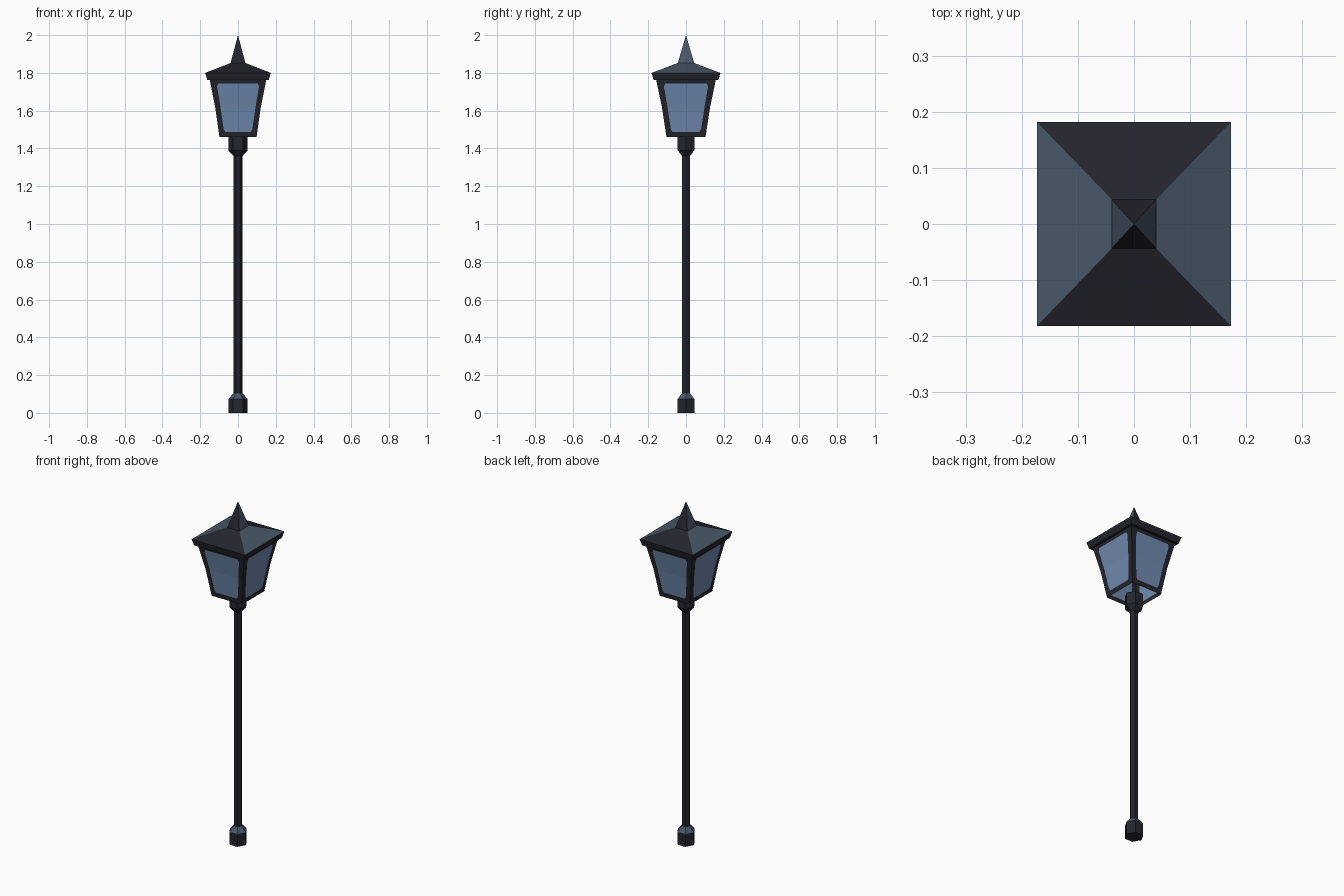
import bpy, bmesh, math

if "Cube" in bpy.data.objects:
    bpy.data.objects.remove(bpy.data.objects["Cube"])


def material(name, rgb):
    m = bpy.data.materials.new(name)
    m.diffuse_color = (*rgb, 1)
    m.use_nodes = True
    m.node_tree.nodes["Principled BSDF"].inputs["Base Color"].default_value = m.diffuse_color
    return m


DARK = material("dark_iron", (0.018, 0.018, 0.027))
SLATE = material("slate_metal", (0.067, 0.095, 0.138))
GLASS = material("blue_glass", (0.165, 0.260, 0.440))


def finish(name, bm, mats):
    bmesh.ops.recalc_face_normals(bm, faces=bm.faces)
    me = bpy.data.meshes.new(name)
    bm.to_mesh(me)
    bm.free()
    for m in mats:
        me.materials.append(m)
    ob = bpy.data.objects.new(name, me)
    bpy.context.collection.objects.link(ob)
    return ob


def loft(name, rings, mats, rule=None, cap_top=True):
    """Skin a stack of rings; a one-point ring makes an apex."""
    bm = bmesh.new()
    vs = [[bm.verts.new(p) for p in r] for r in rings]
    for a, b in zip(vs, vs[1:]):
        n = len(a)
        for i in range(n):
            j = (i + 1) % n
            bm.faces.new((a[i], a[j], b[0]) if len(b) == 1
                         else (a[i], a[j], b[j], b[i]))
    bm.faces.new(vs[0][::-1])
    if cap_top and len(vs[-1]) > 2:
        bm.faces.new(vs[-1])
    bm.normal_update()
    if rule:
        for f in bm.faces:
            f.material_index = rule(f)
    return finish(name, bm, mats)


def hexagon(r, z):
    return [(r * math.cos(i * math.pi / 3), r * math.sin(i * math.pi / 3), z)
            for i in range(6)]


def rect(x, y, z):
    return [(-x, -y, z), (x, -y, z), (x, y, z), (-x, y, z)]


# Six-sided post parts
loft("base", [hexagon(0.051, 0), hexagon(0.051, 0.073), hexagon(0.024, 0.105)],
     [DARK, SLATE], lambda f: int(0.074 < f.calc_center_median().z < 0.1))
loft("pole", [hexagon(0.023, 0.10), hexagon(0.023, 1.37)], [DARK])
loft("collar", [hexagon(0.024, 1.36), hexagon(0.051, 1.39), hexagon(0.051, 1.462)],
     [DARK])

# Lantern walls: flared, open below, a glass pane inside each frame
# rows: height, half width in x, pane half width
ROWS = [(1.46, 0.098, 0.068), (1.488, 0.102, 0.068), (1.502, 0.104, 0.076),
        (1.62, 0.121, 0.093), (1.73, 0.143, 0.111), (1.745, 0.146, 0.104),
        (1.77, 0.151, 0.104)]
YS = 1.055
bm = bmesh.new()
for side in range(4):
    grid = []
    for z, w, g in ROWS:
        row = []
        for t in (-w, -g, g, w):
            x, y = [(t, -w), (w, t), (-t, w), (-w, -t)][side]
            row.append(bm.verts.new((x, y * YS, z)))
        grid.append(row)
    for r in range(len(ROWS) - 1):
        for c in range(3):
            f = bm.faces.new((grid[r][c], grid[r][c + 1],
                              grid[r + 1][c + 1], grid[r + 1][c]))
            f.material_index = int(c == 1 and 1 <= r <= 4)
bmesh.ops.remove_doubles(bm, verts=bm.verts, dist=0.0005)
finish("lantern", bm, [DARK, GLASS])


# Roof and spire: slopes facing sideways are slate, the rest dark
def side_slope(f):
    return int(abs(f.normal.x) > abs(f.normal.y) + 0.02 and f.normal.z > 0.05)


loft("roof", [rect(0.163, 0.172, 1.763), rect(0.173, 0.182, 1.80),
              rect(0.040, 0.044, 1.852)], [DARK, SLATE], side_slope)
loft("spire", [rect(0.040, 0.044, 1.85), [(0, 0, 2.0)]], [DARK, SLATE], side_slope)
